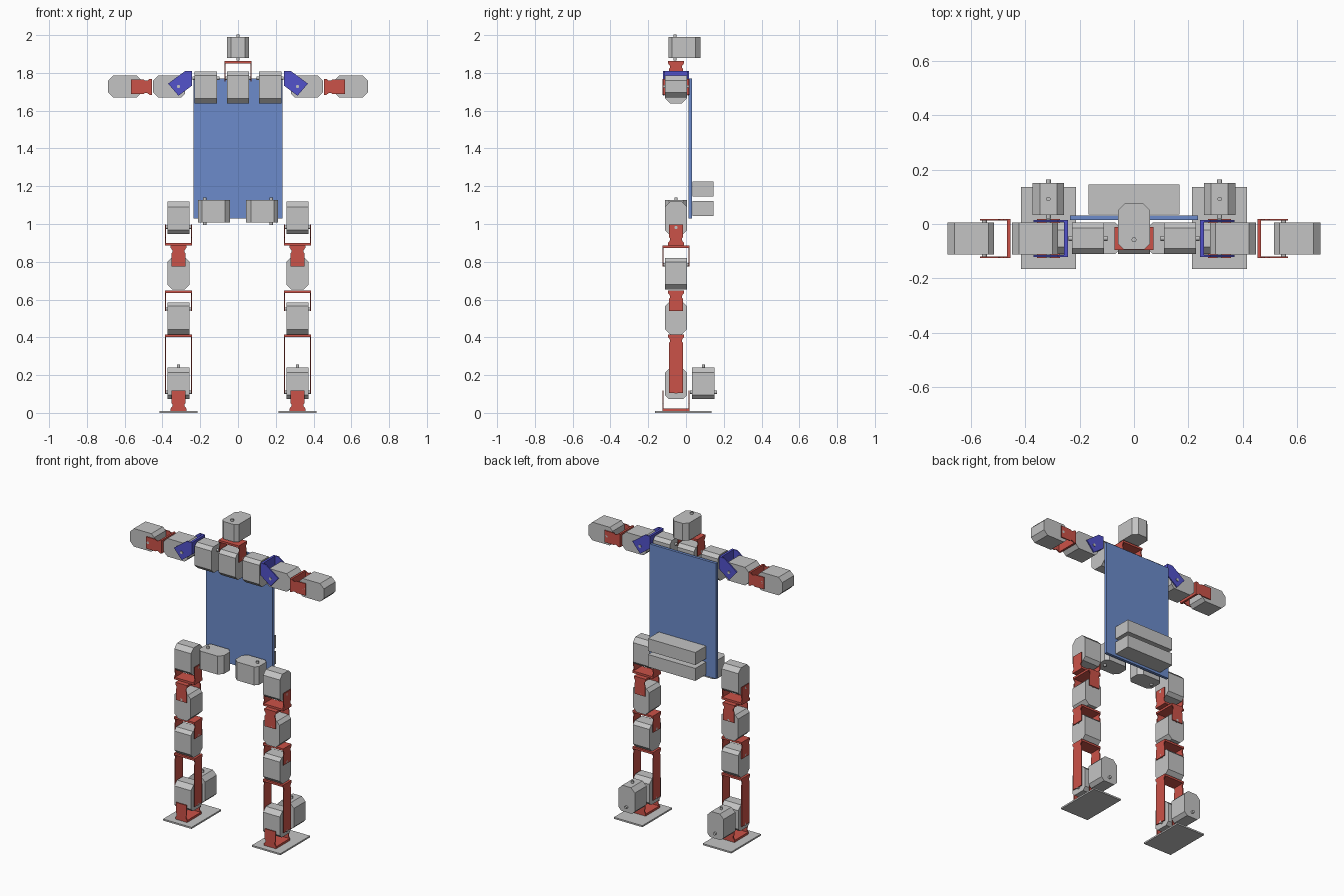
import bpy, bmesh, math
from mathutils import Vector

if "Cube" in bpy.data.objects:
    bpy.data.objects.remove(bpy.data.objects["Cube"])


def material(name, rgb):
    m = bpy.data.materials.new(name)
    m.diffuse_color = (*rgb, 1)
    m.use_nodes = True
    m.node_tree.nodes["Principled BSDF"].inputs["Base Color"].default_value = m.diffuse_color
    return m


GREY = material("light grey", (0.55, 0.55, 0.55))
RED = material("bracket red", (0.60, 0.085, 0.065))
NAVY = material("shoulder blue", (0.085, 0.085, 0.60))
BLUE = material("plate blue", (0.15, 0.26, 0.60))
X, Y, Z = 0, 1, 2
CY = -0.053   # depth of the servo centre line
LEG = 0.315   # leg centre line


def extrude(bm, pts, ua, va, lo, hi):
    """Extrude a 2D outline given on axes ua, va along the remaining axis."""
    na = 3 - ua - va
    rings = []
    for n in (lo, hi):
        ring = []
        for u, v in pts:
            co = Vector((0, 0, 0))
            co[ua], co[va], co[na] = u, v, n
            ring.append(bm.verts.new(co))
        rings.append(ring)
    a, b = rings
    bm.faces.new(a)
    bm.faces.new(b)
    for i in range(len(a)):
        j = (i + 1) % len(a)
        bm.faces.new((a[i], a[j], b[j], b[i]))


def box(bm, x0, x1, y0, y1, z0, z1):
    extrude(bm, [(x0, y0), (x1, y0), (x1, y1), (x0, y1)], X, Y, z0, z1)


def finish(name, bm, mat, mirror):
    bmesh.ops.recalc_face_normals(bm, faces=bm.faces)
    me = bpy.data.meshes.new(name)
    bm.to_mesh(me)
    bm.free()
    me.materials.append(mat)
    ob = bpy.data.objects.new(name, me)
    bpy.context.collection.objects.link(ob)
    if mirror:
        ob.modifiers.new("mirror", 'MIRROR').use_mirror_merge = False
    return ob


def disc(u, v, r, n=12):
    return [(u + r * math.cos(2 * math.pi * i / n), v + r * math.sin(2 * math.pi * i / n))
            for i in range(n)]


def servo(name, axis, along, shaft_end, far_end, side, mid, mirror=True, half=0.059,
          nub=None):
    """Chamfered motor body: shaft on 'axis', long side on 'along'."""
    bm = bmesh.new()
    wide = 3 - axis - along
    d = 1 if far_end > shaft_end else -1
    h, c, k = 0.058, 0.02, 0.027
    pts = [(shaft_end, -h + c), (shaft_end + d * c, -h), (far_end - d * k, -h),
           (far_end, -h + k), (far_end, h - k), (far_end - d * k, h),
           (shaft_end + d * c, h), (shaft_end, h - c)]
    extrude(bm, [(u, side + v) for u, v in pts], along, wide, mid - half, mid + half)
    s = shaft_end + d * 0.035
    extrude(bm, disc(s, side, 0.009), along, wide, mid - half - 0.013, mid + half + 0.013)
    if nub:
        extrude(bm, disc(side, mid, 0.008), wide, axis, far_end - 0.01, far_end + nub)
    return finish(name, bm, GREY, mirror)


def bracket(name, spread, along, base, tip, mid_s, mid_w, mirror=True):
    """U bracket: arms apart on 'spread', pointing on 'along' from base to tip."""
    bm = bmesh.new()
    wide = 3 - spread - along
    d = 1 if tip > base else -1
    t, g = 0.013, 0.072
    extrude(bm, [(mid_w - .042, base), (mid_w + .042, base),
                 (mid_w + .042, base + d * t), (mid_w - .042, base + d * t)],
            wide, along, mid_s - g, mid_s + g)
    b = base + d * t
    half = [(.042, b), (.033, b + d * .012), (.033, b + d * .025), (.038, b + d * .03), (.038, tip)]
    outline = [(mid_w + w, p) for w, p in half] + [(mid_w - w, p) for w, p in reversed(half)]
    for s in (-1, 1):
        extrude(bm, outline, wide, along, mid_s + s * g, mid_s + s * (g - 0.006))
    return finish(name, bm, RED, mirror)


# torso plate and batteries
bm = bmesh.new()
box(bm, -0.235, 0.235, 0.014, 0.032, 1.03, 1.77)
finish("back_plate", bm, BLUE, False)
for name, z in (("lower_battery", 1.043), ("upper_battery", 1.145)):
    bm = bmesh.new()
    box(bm, -0.168, 0.168, 0.035, 0.145, z, z + 0.08)
    finish(name, bm, GREY, False)

# neck and head
servo("neck_servo", X, Z, 1.807, 1.638, CY, 0, mirror=False)
bracket("neck_bracket", X, Z, 1.863, 1.755, 0, CY, mirror=False)
servo("head_servo", Z, Y, -0.093, 0.078, 0, 1.934, mirror=False, half=0.056)

# shoulders and arms
servo("shoulder_servo", X, Z, 1.807, 1.638, CY, 0.17)
bm = bmesh.new()
box(bm, 0.243, 0.258, CY - 0.068, CY + 0.068, 1.733, 1.81)
for s in (-1, 1):
    extrude(bm, [(0.243, 1.81), (0.28, 1.81), (0.37, 1.743), (0.315, 1.679), (0.243, 1.733)],
            X, Z, CY + s * 0.068, CY + s * 0.061)
finish("shoulder_bracket", bm, NAVY, True)
servo("upper_arm_servo", Y, X, 0.28, 0.45, 1.728, CY)
bracket("elbow_bracket", Y, X, 0.455, 0.566, CY, 1.726)
servo("forearm_servo", Y, X, 0.516, 0.687, 1.728, CY)

# hips
servo("pelvis_servo", Z, X, 0.211, 0.042, CY, 1.067)
servo("hip_servo", X, Z, 0.947, 1.118, CY, LEG)
bracket("hip_bracket", X, Z, 0.887, 0.998, LEG, CY)

# thighs and shins
bracket("thigh_bracket", Y, Z, 0.887, 0.775, CY, LEG)
servo("thigh_servo", Y, Z, 0.82, 0.652, LEG, CY)
bracket("knee_bracket", X, Z, 0.647, 0.54, LEG, CY)
servo("shin_servo", X, Z, 0.585, 0.415, CY, LEG)
bracket("shin_bracket", X, Z, 0.414, 0.105, LEG, CY)

# ankles and feet
servo("ankle_servo", X, Z, 0.074, 0.24, CY, LEG)
servo("rear_ankle_servo", Y, Z, 0.074, 0.24, LEG, 0.092, nub=0.015)
bracket("foot_bracket", Y, Z, 0.01, 0.118, CY, LEG)
bm = bmesh.new()
box(bm, LEG - 0.101, LEG + 0.101, -0.165, 0.136, 0, 0.01)
finish("foot_plate", bm, GREY, True)
